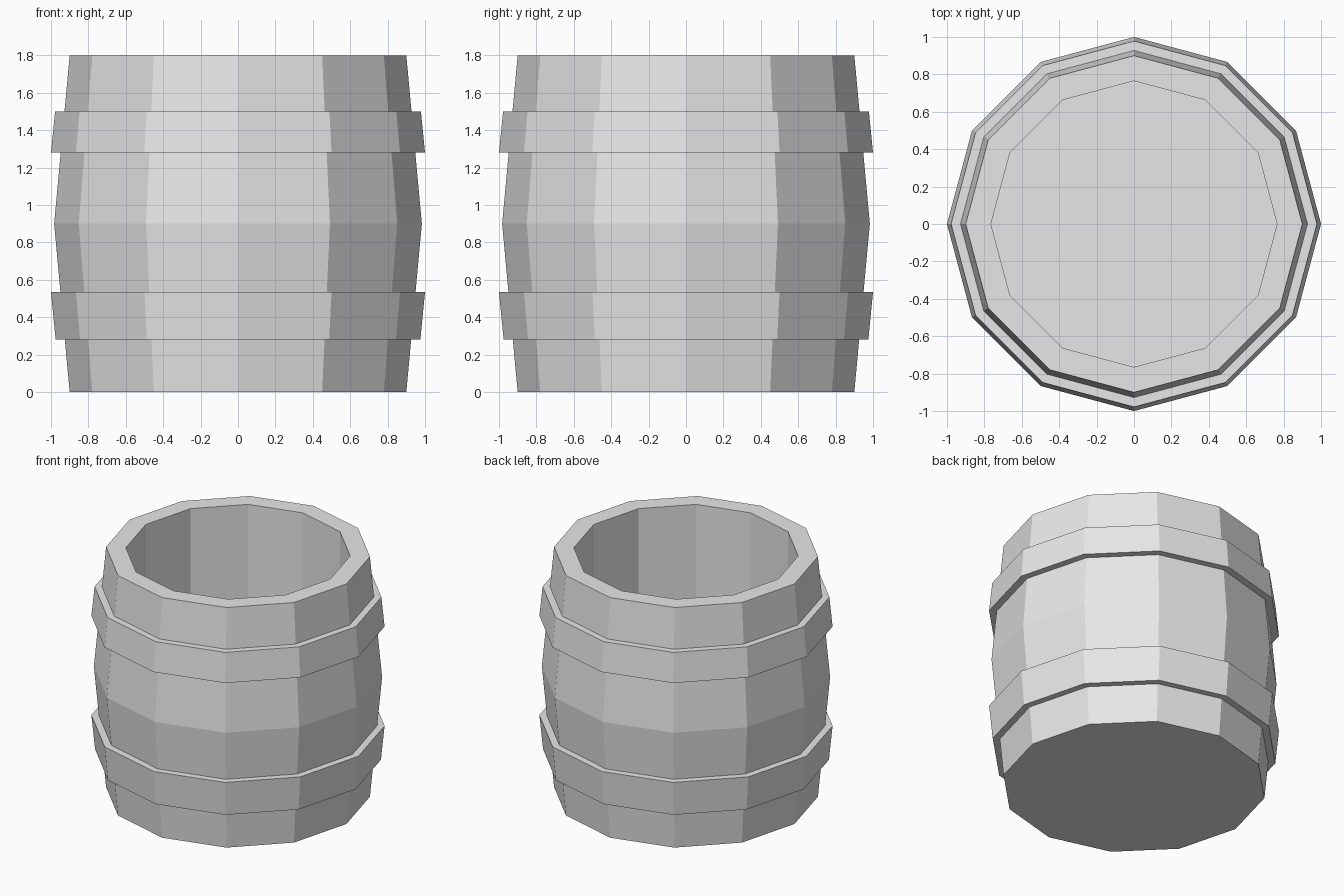
import bpy, bmesh
from math import cos, sin, tau

SIDES = 12

if "Cube" in bpy.data.objects:
    bpy.data.objects.remove(bpy.data.objects["Cube"])

grey = bpy.data.materials.new("light_grey")
grey.use_nodes = True
colour = (0.8, 0.8, 0.8, 1)
grey.diffuse_color = colour
grey.node_tree.nodes["Principled BSDF"].inputs["Base Color"].default_value = colour


def lathe(name, profile, closed=False):
    """Turn a (radius, z) profile into a faceted solid, capped or ring-shaped."""
    bm = bmesh.new()
    loops = [[bm.verts.new((r * cos(tau * i / SIDES), r * sin(tau * i / SIDES), z))
              for i in range(SIDES)] for r, z in profile]
    pairs = list(zip(loops, loops[1:]))
    if closed:
        pairs.append((loops[-1], loops[0]))
    else:
        bm.faces.new(loops[0])
        bm.faces.new(loops[-1])
    for a, b in pairs:
        for i in range(SIDES):
            j = (i + 1) % SIDES
            bm.faces.new((a[i], a[j], b[j], b[i]))
    bmesh.ops.recalc_face_normals(bm, faces=bm.faces)
    mesh = bpy.data.meshes.new(name)
    bm.to_mesh(mesh)
    bm.free()
    mesh.materials.append(grey)
    obj = bpy.data.objects.new(name, mesh)
    bpy.context.collection.objects.link(obj)
    return obj


# Bulging body with an open, straight-walled hollow
lathe("barrel_body", [(0.90, 0), (0.983, 0.9), (0.90, 1.8), (0.765, 1.8), (0.765, 0.13)])

# Hoops, sunk slightly into the staves
lathe("lower_hoop", [(0.90, 0.28), (0.975, 0.28), (1.0, 0.535), (0.92, 0.535)], closed=True)
lathe("upper_hoop", [(0.92, 1.28), (1.0, 1.28), (0.978, 1.5), (0.90, 1.5)], closed=True)
